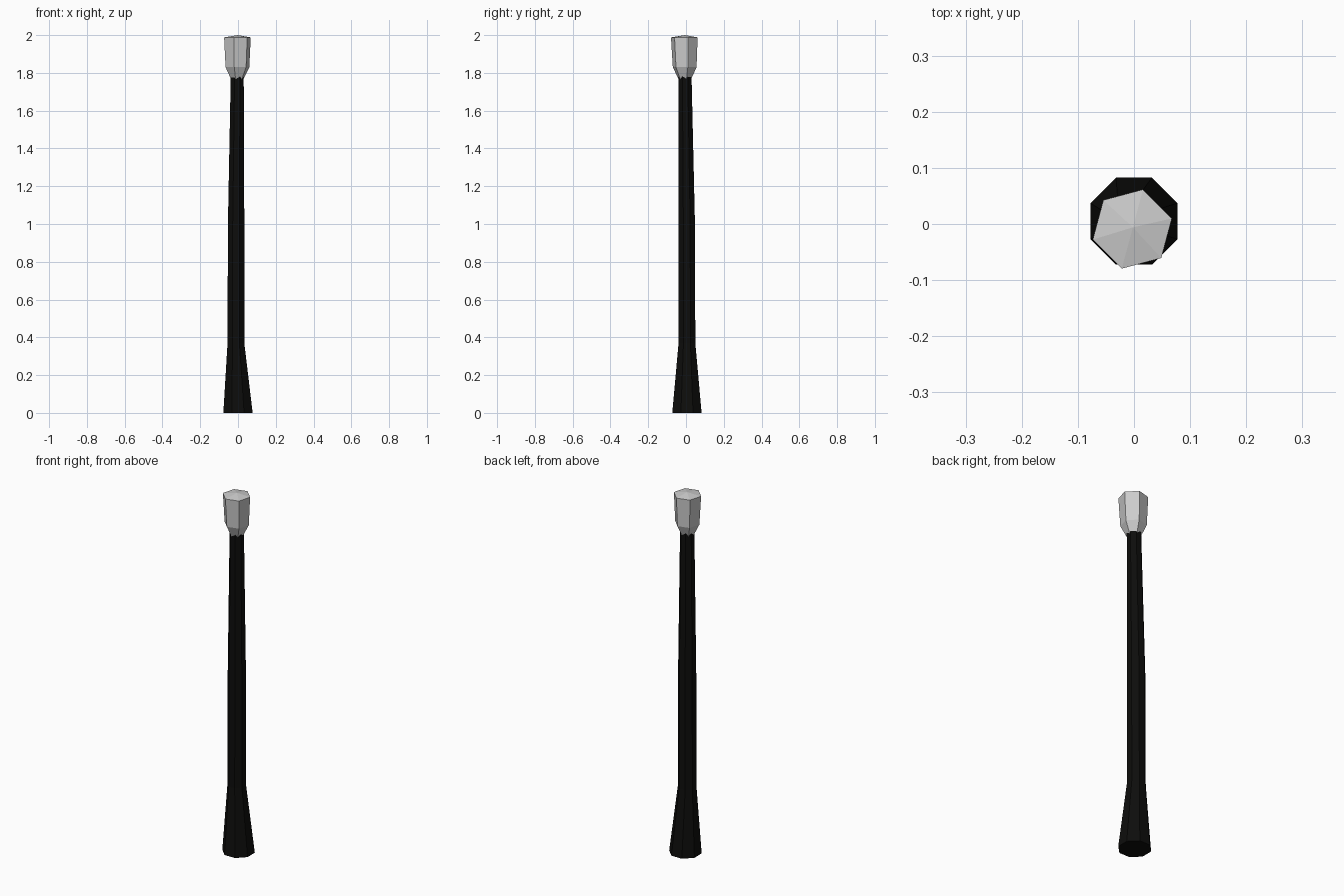
import bpy, bmesh, math

cube = bpy.data.objects.get("Cube")
if cube:
    bpy.data.objects.remove(cube, do_unlink=True)


def material(name, rgb):
    m = bpy.data.materials.new(name)
    m.use_nodes = True
    m.diffuse_color = (*rgb, 1)
    bsdf = m.node_tree.nodes["Principled BSDF"]
    bsdf.inputs["Base Color"].default_value = (*rgb, 1)
    bsdf.inputs["Roughness"].default_value = 0.8
    return m


def loft(name, sides, turn, rings, mat, peak=None):
    """Flat-sided column through rings of (x, y, z, radius); optional top apex."""
    bm = bmesh.new()
    loops = []
    for x, y, z, r in rings:
        angles = [math.radians(turn + 360 * i / sides) for i in range(sides)]
        loops.append([bm.verts.new((x + r * math.cos(a), y + r * math.sin(a), z))
                      for a in angles])
    for low, high in zip(loops, loops[1:]):
        for i in range(sides):
            j = (i + 1) % sides
            bm.faces.new((low[i], low[j], high[j], high[i]))
    bm.faces.new(loops[0][::-1])
    top = loops[-1]
    if peak:
        tip = bm.verts.new(peak)
        for i in range(sides):
            bm.faces.new((top[i], top[(i + 1) % sides], tip))
    else:
        bm.faces.new(top)
    mesh = bpy.data.meshes.new(name)
    bm.to_mesh(mesh)
    bm.free()
    mesh.materials.append(mat)
    obj = bpy.data.objects.new(name, mesh)
    bpy.context.collection.objects.link(obj)
    return obj


black = material("black", (0.004, 0.004, 0.0035))
grey = material("light grey", (0.6, 0.6, 0.6))

# Slightly bent octagonal shaft with a flared foot
loft("shaft", 8, 22.5, [
    (0, 0.005, 0, 0.084),
    (-0.011, 0.005, 0.37, 0.048),
    (-0.010, 0.004, 1.0, 0.047),
    (-0.004, -0.005, 1.79, 0.037),
], black)

# Six-sided head, tapering down into the shaft, with a shallow pointed top
loft("head", 6, 15, [
    (-0.004, -0.006, 1.76, 0.031),
    (-0.003, -0.007, 1.83, 0.065),
    (-0.003, -0.009, 1.988, 0.073),
], grey, peak=(-0.002, -0.006, 2.0))
